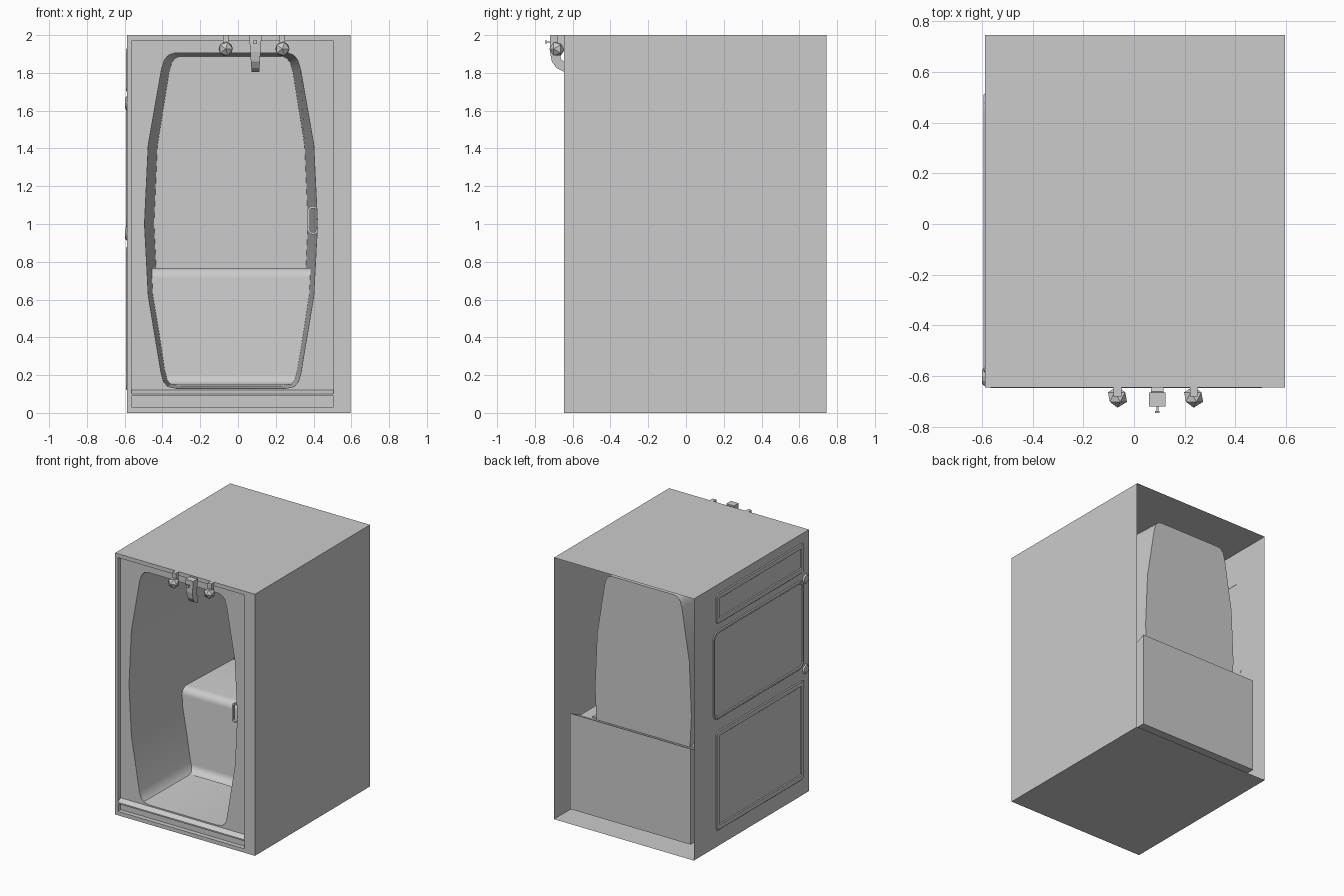
import bpy, bmesh, math
from mathutils import Vector, Matrix

if "Cube" in bpy.data.objects:
    bpy.data.objects.remove(bpy.data.objects["Cube"])

CX = -0.037  # cabin centre line


def finish(name, bm, smooth=None, normals=True):
    if normals:
        bmesh.ops.recalc_face_normals(bm, faces=bm.faces)
    me = bpy.data.meshes.new(name)
    bm.to_mesh(me)
    bm.free()
    ob = bpy.data.objects.new(name, me)
    bpy.context.collection.objects.link(ob)
    if smooth:
        bpy.ops.object.select_all(action='DESELECT')
        ob.select_set(True)
        bpy.context.view_layer.objects.active = ob
        bpy.ops.object.shade_smooth_by_angle(angle=math.radians(smooth))
    return ob


def loft(name, loops, caps=(False, False), smooth=None):
    """Skin a series of closed loops that have equal point counts."""
    bm = bmesh.new()
    rings = [[bm.verts.new(p) for p in lp] for lp in loops]
    n = len(rings[0])
    for a, b in zip(rings, rings[1:]):
        for i in range(n):
            j = (i + 1) % n
            bm.faces.new((a[i], a[j], b[j], b[i]))
    if caps[0]:
        bm.faces.new(rings[0])
    if caps[1]:
        bm.faces.new(rings[-1])
    return finish(name, bm, smooth)


def box(name, x0, x1, y0, y1, z0, z1):
    return loft(name, [[(x0, y0, z), (x1, y0, z), (x1, y1, z), (x0, y1, z)]
                       for z in (z0, z1)], (True, True))


def rect(x0, x1, z0, z1, y):
    return [(x0, y, z0), (x1, y, z0), (x1, y, z1), (x0, y, z1)]


def rounded(y0, y1, z0, z1, r, steps=4):
    """Rounded rectangle as 2D points."""
    pts = []
    for k, (cy, cz) in enumerate(((y1 - r, z1 - r), (y0 + r, z1 - r),
                                  (y0 + r, z0 + r), (y1 - r, z0 + r))):
        for s in range(steps + 1):
            a = math.pi / 2 * (k + s / steps)
            pts.append((cy + r * math.cos(a), cz + r * math.sin(a)))
    return pts


# outer casing: open back, recessed front
OUT, IN = (-0.588, 0.595, 0, 2), (-0.565, 0.505, 0.03, 1.97)
loft("casing", [rect(*OUT, 0.745), rect(*OUT, -0.645),
                rect(*IN, -0.645), rect(*IN, -0.61)])

# barrel shaped cabin outline
half = [(.30, 1.905), (.33, 1.895), (.352, 1.87), (.368, 1.82), (.438, 1.42),
        (.458, 1.0), (.438, .62), (.37, .21), (.357, .165), (.335, .14), (.29, .13)]
outline = half + [(-x, z) for x, z in reversed(half)]


def cabin_loop(y, s, top, bottom):
    k = (top - bottom) / 1.775
    return [(CX + x * s, y, bottom + (z - .13) * k) for x, z in outline]


front = cabin_loop(-0.61, 1, 1.905, .13)
loft("cabin", [front, cabin_loop(0.57, .89, 1.888, .15)], (False, True), 35)

# front panel with the door opening
bm = bmesh.new()
for lp in (rect(*IN, -0.61), front):
    vs = [bm.verts.new(p) for p in lp]
    for i, v in enumerate(vs):
        bm.edges.new((v, vs[(i + 1) % len(vs)]))
bmesh.ops.triangle_fill(bm, use_beauty=True, edges=bm.edges[:], normal=(0, -1, 0))
finish("front_panel", bm)

# drip ledge with a sloped top
ledge = [(-0.61, .09), (-0.647, .09), (-0.647, .1), (-0.61, .12)]
loft("drip_ledge", [[(x, y, z) for y, z in ledge] for x in (IN[0], IN[1])], (True, True))

# seat with rounded front edge and floor fillet
seat = [(0.56, .15), (-0.075, .15)]
seat += [(-0.075 + .055 * math.sin(a), .205 - .055 * math.cos(a))
         for a in [math.pi / 2 * i / 5 for i in range(1, 6)]]
seat += [(0.03 - .055 * math.cos(a), .713 + .055 * math.sin(a))
         for a in [math.pi / 2 * i / 5 for i in range(6)]]
seat += [(0.56, .768)]
loft("seat", [[(x, y, z) for y, z in seat] for x in (-0.47, 0.40)], (True, True), 35)

# seat housing behind, with the top sloping up to its rear edge
housing = [(0.06, .085), (0.693, .085), (0.693, .817), (0.568, .757), (0.06, .757)]
loft("seat_housing", [[(x, y, z) for y, z in housing] for x in (-0.525, 0.495)], (True, True))


# pressed frames on the left side
def side_frame(name, y0, y1, z0, z1, r, w):
    loops = []
    for inset, x in ((0, -.588), (.006, -.594), (w - .006, -.594), (w, -.587)):
        loops.append([(x, y, z) for y, z in rounded(
            y0 + inset, y1 - inset, z0 + inset, z1 - inset, max(r - inset, .004))])
    loft(name, loops)


side_frame("upper_side_frame", -0.585, 0.48, 1.70, 1.93, .03, .045)
side_frame("middle_side_frame", -0.585, 0.515, .97, 1.65, .06, .025)
side_frame("lower_side_frame", -0.585, 0.48, .12, .88, .03, .045)

# side hinges
for i, z in enumerate((.95, 1.64)):
    bm = bmesh.new()
    bmesh.ops.create_cone(bm, cap_ends=True, segments=12, radius1=.04, radius2=.028, depth=.014,
                          matrix=Matrix.Translation((-.592, -.602, z)) @ Matrix.Rotation(-math.pi / 2, 4, 'Y'))
    finish(f"side_hinge_{i + 1}", bm)

# grab handle on the right cabin wall
loops = []
for inset, y in ((0, -.60), (0, -.58), (.012, -.58), (.012, -.60), (0, -.60)):
    loops.append([(x, y, z) for x, z in rounded(
        .368 + inset, .425 - inset, .945 + inset, 1.095 - inset, .025 - inset)])
loft("grab_handle", loops)

# tap knobs with stems
for side, x in (("left", -0.065), ("right", 0.235)):
    bm = bmesh.new()
    bmesh.ops.create_icosphere(bm, subdivisions=1, radius=.042,
                               matrix=Matrix.Translation((x, -.682, 1.927)) @ Matrix.Rotation(math.pi / 2, 4, 'X'))
    finish(f"{side}_tap_knob", bm)
    box(f"{side}_tap_stem", x - .015, x + .015, -.68, -.645, 1.93, 2.0)

# tapered spout curving back to the panel
spout = [(-.665, 2), (-.72, 2), (-.72, 1.91), (-.71, 1.86), (-.685, 1.825),
         (-.645, 1.805), (-.645, 1.86), (-.66, 1.87), (-.665, 1.89)]
loft("spout", [[(.092 + s * (.02 + .013 * (z - 1.8) / .2), y, z) for y, z in spout]
               for s in (-1, 1)], (True, True))
box("spout_lever", .088, .096, -.742, -.715, 1.96, 1.967)
box("spout_lever_tip", .083, .101, -.745, -.738, 1.953, 1.974)
